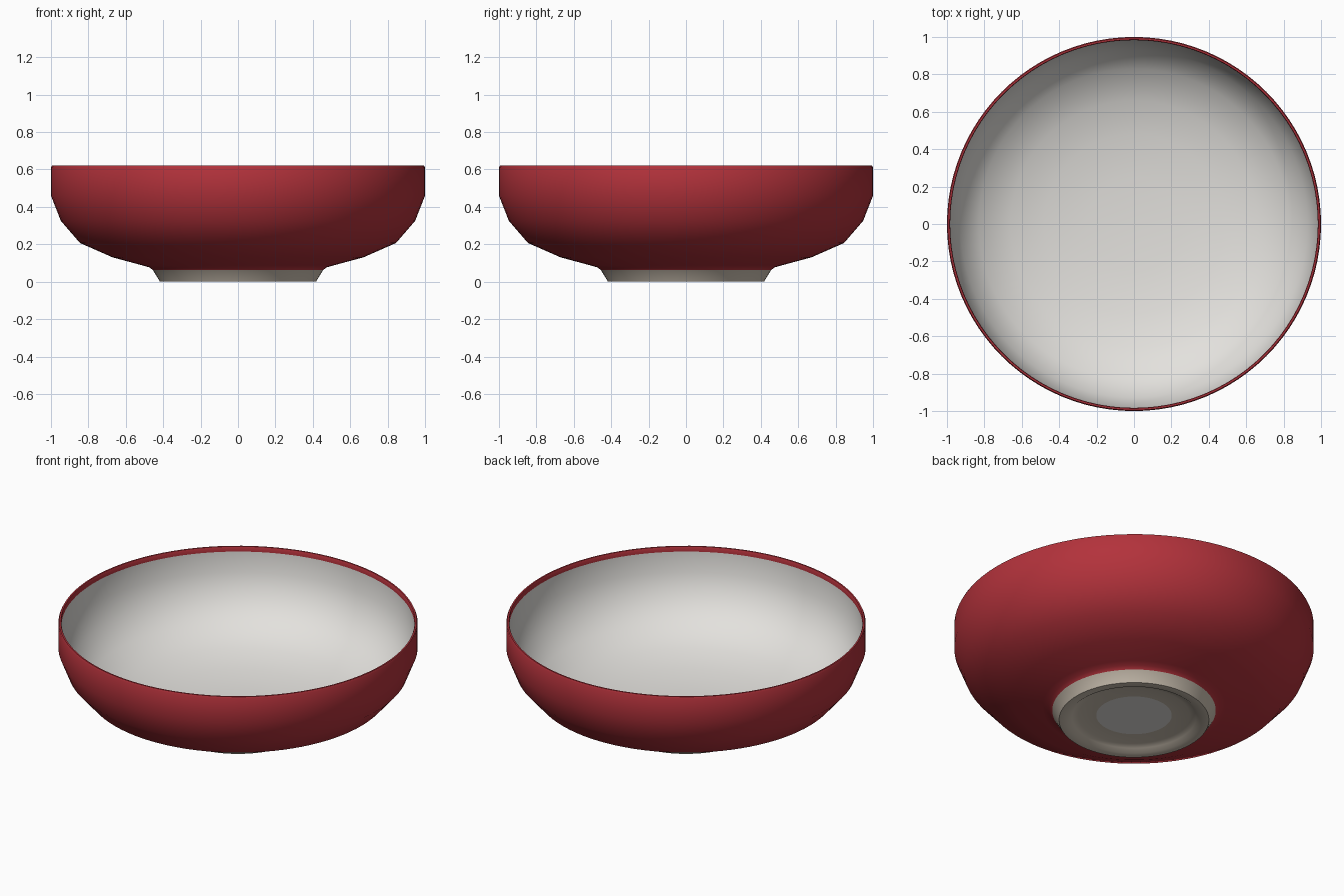
import bpy
import bmesh
import math

cube = bpy.data.objects.get("Cube")
if cube:
    bpy.data.objects.remove(cube, do_unlink=True)

SEGMENTS = 96


def make_material(name, rgb):
    mat = bpy.data.materials.new(name)
    mat.use_nodes = True
    color = (*rgb, 1.0)
    mat.diffuse_color = color
    mat.node_tree.nodes["Principled BSDF"].inputs["Base Color"].default_value = color
    return mat


def lathe(name, profile, materials, pick=lambda z: 0):
    """Revolve (radius, height) points around z; pick(height) chooses the material."""
    bm = bmesh.new()
    rings = []
    for radius, height in profile:
        if radius == 0:
            rings.append([bm.verts.new((0, 0, height))] * SEGMENTS)
            continue
        ring = []
        for s in range(SEGMENTS):
            a = math.tau * s / SEGMENTS
            ring.append(bm.verts.new((radius * math.cos(a), radius * math.sin(a), height)))
        rings.append(ring)
    for lower, upper in zip(rings, rings[1:]):
        for s in range(SEGMENTS):
            t = (s + 1) % SEGMENTS
            corners = [lower[s], lower[t], upper[t], upper[s]]
            face = bm.faces.new(list(dict.fromkeys(corners)))
            face.material_index = pick(face.calc_center_median().z)
    mesh = bpy.data.meshes.new(name)
    bm.to_mesh(mesh)
    bm.free()
    for mat in materials:
        mesh.materials.append(mat)
    obj = bpy.data.objects.new(name, mesh)
    bpy.context.collection.objects.link(obj)
    bpy.ops.object.select_all(action="DESELECT")
    obj.select_set(True)
    bpy.context.view_layer.objects.active = obj
    bpy.ops.object.shade_smooth_by_angle(angle=math.radians(42))
    return obj


red = make_material("red glaze", (0.45, 0.032, 0.044))
white = make_material("white glaze", (0.77, 0.755, 0.725))
clay = make_material("bare clay", (0.60, 0.53, 0.44))

# Foot ring, outer wall and rolled lip; bare clay below the glaze line
FOOT_TOP = 0.062
lathe("outer_bowl", [
    (0.21, 0.03), (0.31, 0.028), (0.345, 0.018), (0.37, 0.0), (0.417, 0.0),
    (0.455, FOOT_TOP), (0.475, 0.077), (0.51, 0.087), (0.67, 0.13),
    (0.845, 0.207), (0.947, 0.325), (1.0, 0.46), (1.0, 0.61),
    (0.995, 0.62), (0.986, 0.62), (0.983, 0.614), (0.983, 0.59),
], [clay, red], lambda z: 0 if z < FOOT_TOP else 1)

# White inside of the bowl
lathe("inner_lining", [
    (0.983, 0.59), (0.98, 0.465), (0.928, 0.335), (0.83, 0.222),
    (0.66, 0.148), (0.48, 0.105), (0.25, 0.083), (0, 0.078),
], [white])

# Flat glazed disc under the foot
lathe("base_disc", [(0, 0.03), (0.21, 0.03)], [white])
